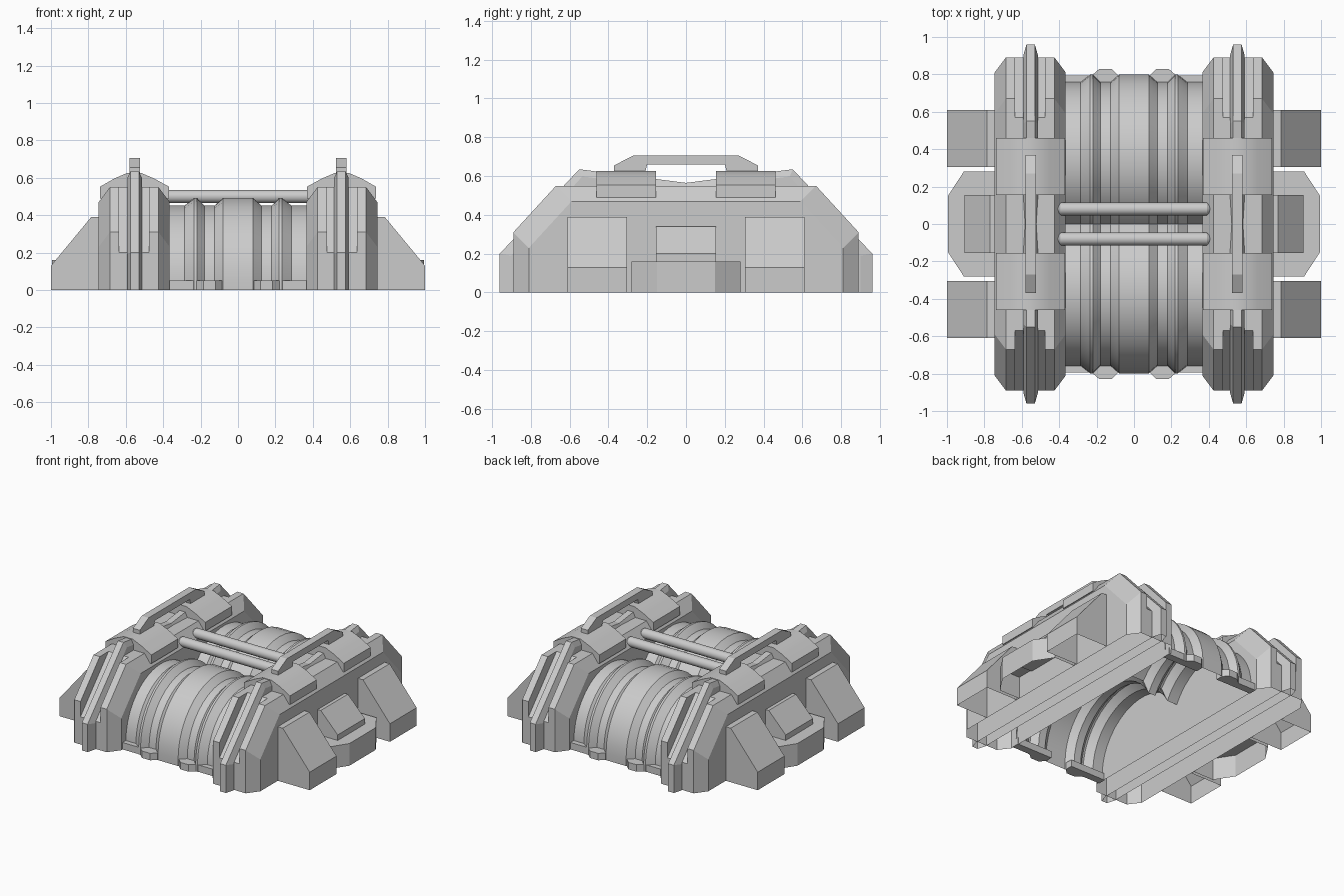
import bpy, bmesh, math

if "Cube" in bpy.data.objects:
    bpy.data.objects.remove(bpy.data.objects["Cube"])

ORDER = {'x': lambda a, u, v: (a, u, v),
         'y': lambda a, u, v: (u, a, v),
         'z': lambda a, u, v: (u, v, a)}


def loft(name, axis, sections, mirror="", closed=True, smooth=False, hollow=False):
    """Skin a list of (position, outline) sections along an axis; hollow leaves the underside open."""
    bm = bmesh.new()
    rings = [[bm.verts.new(ORDER[axis](a, u, v)) for u, v in pts] for a, pts in sections]
    n = len(rings[0])
    for r, s in zip(rings, rings[1:]):
        for i in range(n if closed else n - 1):
            j = (i + 1) % n
            bm.faces.new((r[i], s[i], s[j], r[j]))
    if closed:
        bm.faces.new(rings[0])
        bm.faces.new(rings[-1])
        bmesh.ops.remove_doubles(bm, verts=bm.verts[:], dist=1e-5)
        bmesh.ops.dissolve_degenerate(bm, edges=bm.edges[:], dist=1e-5)
        bmesh.ops.recalc_face_normals(bm, faces=bm.faces[:])
    if hollow:
        under = [f for f in bm.faces if all(v.co.z < 1e-4 for v in f.verts)]
        bmesh.ops.delete(bm, geom=under, context='FACES')
    me = bpy.data.meshes.new(name)
    bm.to_mesh(me)
    bm.free()
    ob = bpy.data.objects.new(name, me)
    bpy.context.collection.objects.link(ob)
    if mirror:
        m = ob.modifiers.new("mirror", 'MIRROR')
        m.use_axis = ('x' in mirror, 'y' in mirror, False)
        m.use_mirror_merge = False
    if smooth:
        bpy.ops.object.select_all(action='DESELECT')
        ob.select_set(True)
        bpy.context.view_layer.objects.active = ob
        bpy.ops.object.shade_smooth_by_angle(angle=math.radians(25))
    return ob


def prism(name, axis, a, b, pts, mirror="", **kw):
    return loft(name, axis, [(a, pts), (b, pts)], mirror, **kw)


def sym(half):
    """Complete an outline given its +y half, ordered from the bottom up."""
    return half + [(-y, z) for y, z in reversed(half) if y > 0]


# Side housings: chamfered ends, with a sunken slot down the front and back slopes
full = sym([(.89, 0), (.89, .31), (.67, .55)])
inset = sym([(.81, 0), (.81, .23), (.59, .47)])
slot = sym([(.89, 0), (.89, .2), (.57, .55)])
loft("side_housing", 'x', [(.365, inset), (.425, full), (.475, full), (.475, slot),
                           (.635, slot), (.635, full), (.685, full), (.745, inset)],
     "x", hollow=True)

# Fin running through each slot and over the top
fin = sym([(.96, 0), (.96, .2), (.55, .635), (0, .565)])
fin_in = sym([(.90, 0), (.90, .19), (.535, .598), (0, .53)])
loft("slot_fin", 'x', [(.513, fin_in), (.53, fin), (.575, fin), (.592, fin_in)],
     "x", hollow=True)

# Gently crowned armour pads on top of the housings
prism("top_pad", 'y', .155, .46, [(.37, .49), (.37, .553), (.45, .597), (.52, .627), (.59, .627),
                                  (.66, .597), (.737, .553), (.737, .49)], "xy", smooth=True)

# Grab handles bridging the pads
prism("handle", 'x', .525, .58, [(.37, .62), (.37, .655), (.27, .707), (-.27, .707),
                                 (-.37, .655), (-.37, .62), (-.21, .62), (-.2, .66),
                                 (.2, .66), (.21, .62)], "x")

# Sloped outrigger blocks on the outer sides
prism("side_wedge", 'y', .305, .61, [(.745, 0), (1, 0), (1, .13), (.785, .39), (.745, .39)],
      "xy", hollow=True)

# Central side step with a small wedge above it
prism("side_step", 'z', 0, .16, [(.745, -.28), (.91, -.28), (.995, -.15), (.995, .15),
                                 (.91, .28), (.745, .28)], "x", hollow=True)
prism("step_wedge", 'y', -.155, .155, [(.745, .15), (.905, .15), (.905, .2),
                                       (.77, .34), (.745, .34)], "x")


# Ribbed cover between the housings: an open shell over two drums side by side
def humps(r, cy=.355, cz=.05, steps=16):
    end = math.acos(-cy / r)            # angle where the two drums meet at y = 0
    arc = [(cy + r * math.cos(end * i / steps), cz + r * math.sin(end * i / steps))
           for i in range(steps)]
    half = [(cy + r, 0)] + arc
    valley = [(0, cz + r * math.sin(end))]
    return half + valley + [(-y, z) for y, z in reversed(half)]


high, low = humps(.443), humps(.403)
half = [(.08, high), (.125, low), (.18, low), (.22, high), (.235, high), (.285, low), (.37, low)]
loft("ribbed_cover", 'x', [(-x, p) for x, p in reversed(half)] + half,
     closed=False, smooth=True)

# Feet filling the grooves at the bottom of the cover
prism("groove_foot", 'z', 0, .05, [(.085, .74), (.085, .795), (.12, .83), (.185, .83),
                                   (.225, .795), (.225, .74)], "xy")
prism("edge_foot", 'z', 0, .05, [(.225, .74), (.225, .795), (.37, .795), (.37, .74)], "xy")


# Twin cross rods with tapered tips
def ring(r, n=16):
    return [(.08 + r * math.cos(2 * math.pi * i / n), .5 + r * math.sin(2 * math.pi * i / n))
            for i in range(n)]


loft("cross_rod", 'x', [(-.412, ring(.02)), (-.39, ring(.035)), (.39, ring(.035)),
                        (.412, ring(.02))], "y", smooth=True)
